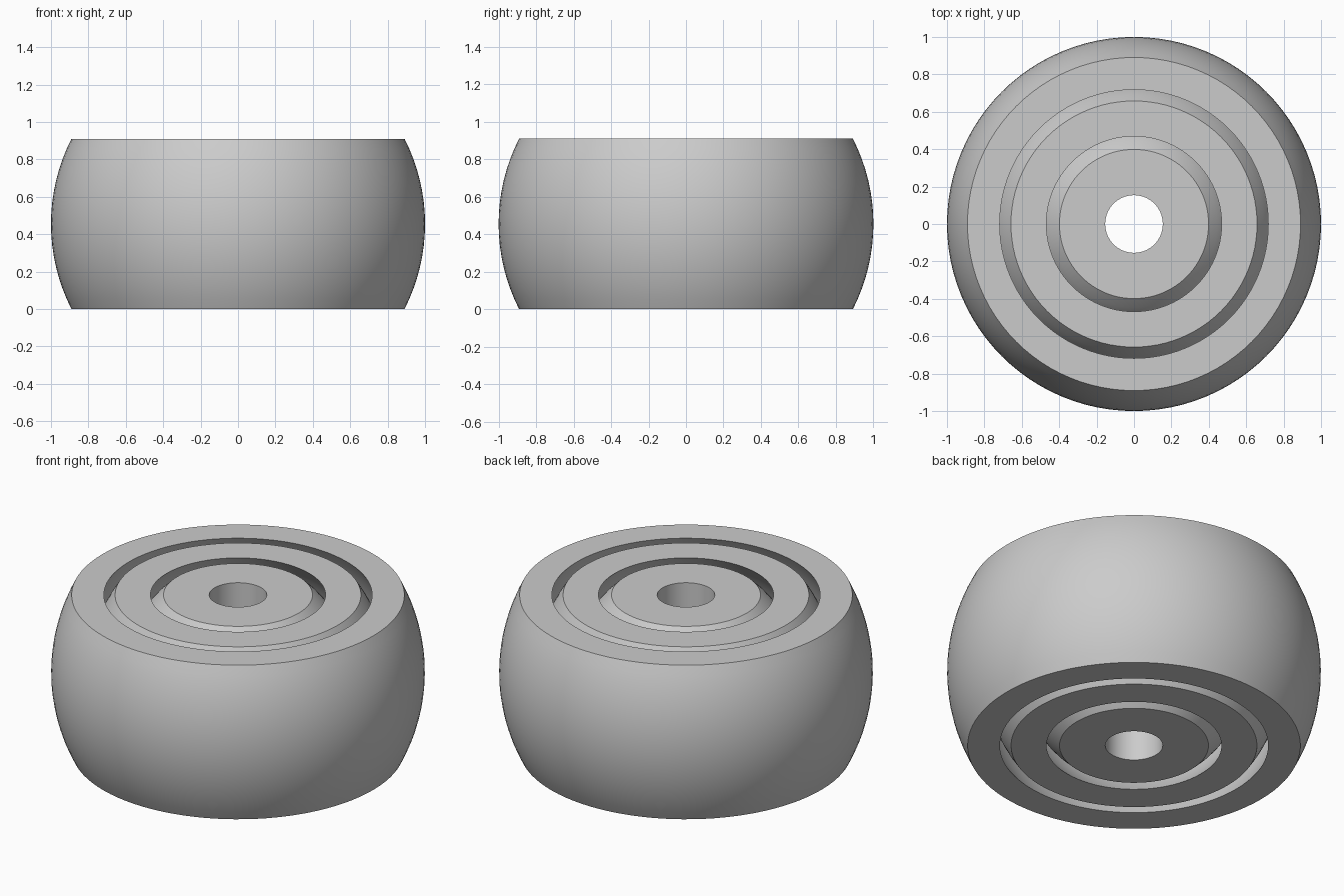
import bpy, bmesh, math

cube = bpy.data.objects.get("Cube")
if cube:
    bpy.data.objects.remove(cube)

HALF = 0.455      # half of the wheel height
SEGMENTS = 96     # steps around the axis
ARC_STEPS = 16    # steps along each spherical wall

grey = bpy.data.materials.new("plain_grey")
grey.use_nodes = True
COLOUR = (0.6, 0.6, 0.6, 1.0)
grey.diffuse_color = COLOUR
grey.node_tree.nodes["Principled BSDF"].inputs["Base Color"].default_value = COLOUR


def sphere_wall(radius):
    """Profile of a sphere sliced flat at both ends, from bottom to top."""
    limit = math.asin(HALF / radius)
    angles = [limit * (2 * i / ARC_STEPS - 1) for i in range(ARC_STEPS + 1)]
    return [(radius * math.cos(a), radius * math.sin(a)) for a in angles]


def straight_wall(radius):
    """Profile of a cylindrical bore, from bottom to top."""
    return [(radius, -HALF), (radius, HALF)]


def make_ring(name, outer, inner):
    """Revolve the closed profile between two walls around the z axis."""
    profile = outer + inner[::-1]
    bm = bmesh.new()
    loops = []
    for s in range(SEGMENTS):
        a = 2 * math.pi * s / SEGMENTS
        loops.append([bm.verts.new((r * math.cos(a), r * math.sin(a), z + HALF))
                      for r, z in profile])
    count = len(profile)
    for s in range(SEGMENTS):
        here, after = loops[s], loops[(s + 1) % SEGMENTS]
        for i in range(count):
            j = (i + 1) % count
            bm.faces.new((here[i], after[i], after[j], here[j]))
    bmesh.ops.recalc_face_normals(bm, faces=bm.faces)
    mesh = bpy.data.meshes.new(name)
    bm.to_mesh(mesh)
    bm.free()
    mesh.materials.append(grey)
    ring = bpy.data.objects.new(name, mesh)
    bpy.context.collection.objects.link(ring)
    bpy.ops.object.select_all(action="DESELECT")
    ring.select_set(True)
    bpy.context.view_layer.objects.active = ring
    bpy.ops.object.shade_smooth_by_angle(angle=math.radians(25))


# Three nested rings separated by thin spherical gaps
make_ring("outer_ring", sphere_wall(1.0), sphere_wall(0.85))
make_ring("middle_ring", sphere_wall(0.80), sphere_wall(0.653))
make_ring("inner_hub", sphere_wall(0.605), straight_wall(0.154))
